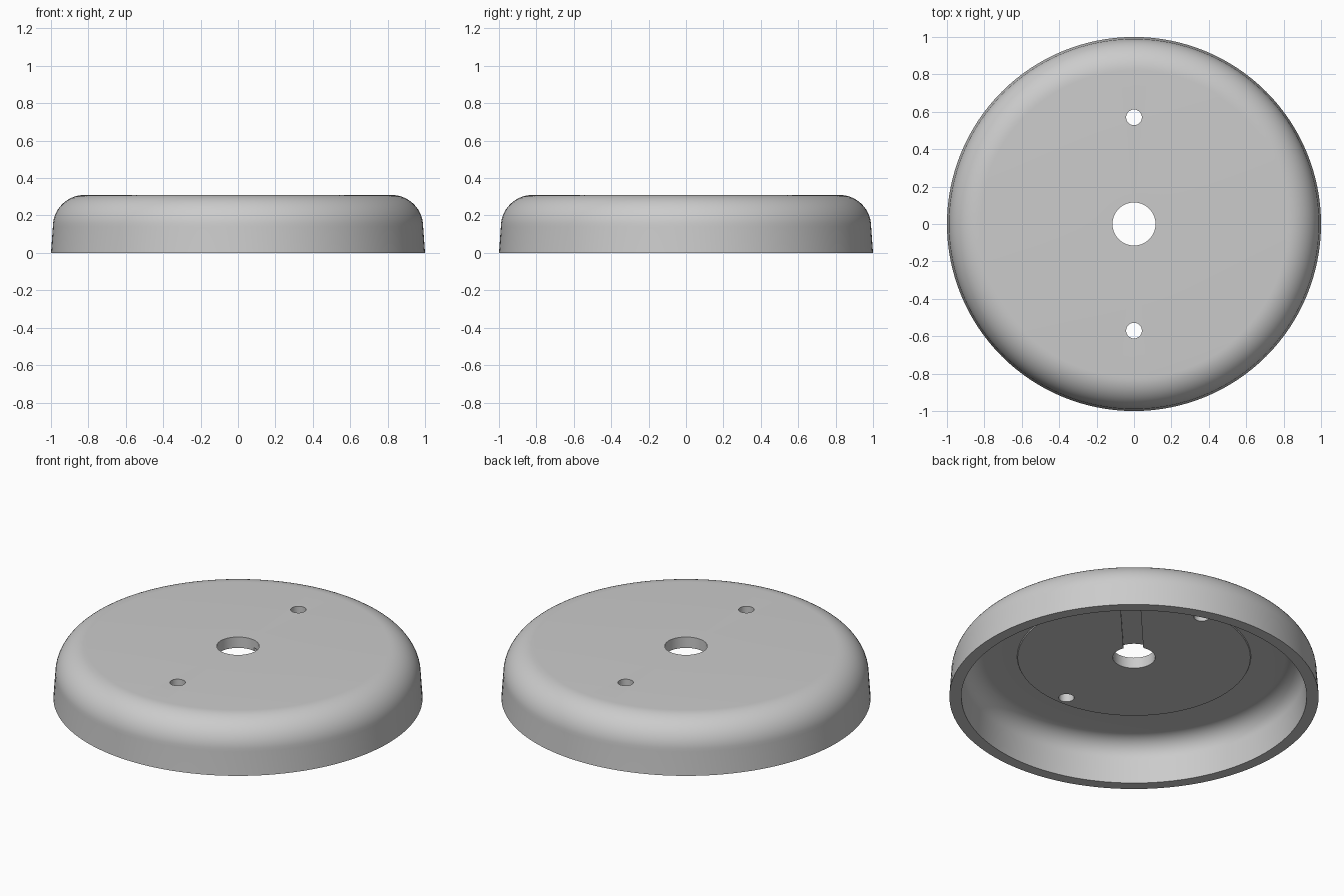
import bpy, bmesh
from math import sin, cos, pi, radians
from mathutils import Matrix, Vector

if "Cube" in bpy.data.objects:
    bpy.data.objects.remove(bpy.data.objects["Cube"], do_unlink=True)

SEGMENTS = 128
HEIGHT = 0.31
CEILING = 0.245
SCREW_Y = 0.57

grey = bpy.data.materials.new("light grey")
grey.use_nodes = True
grey.diffuse_color = (0.6, 0.6, 0.6, 1)
grey.node_tree.nodes["Principled BSDF"].inputs["Base Color"].default_value = (0.6, 0.6, 0.6, 1)


def make_object(name, bm):
    bmesh.ops.recalc_face_normals(bm, faces=bm.faces[:])
    mesh = bpy.data.meshes.new(name)
    bm.to_mesh(mesh)
    bm.free()
    mesh.materials.append(grey)
    obj = bpy.data.objects.new(name, mesh)
    bpy.context.collection.objects.link(obj)
    return obj


def fillet(r, z, radius, start, end, steps=14):
    angles = [start + (end - start) * i / steps for i in range(steps + 1)]
    return [(r + radius * cos(a), z + radius * sin(a)) for a in angles]


def lathe(name, profile):
    bm = bmesh.new()
    verts = [bm.verts.new((r, 0, z)) for r, z in profile]
    edges = [bm.edges.new((a, b)) for a, b in zip(verts, verts[1:] + verts[:1])]
    bmesh.ops.spin(bm, geom=verts + edges, cent=(0, 0, 0), axis=(0, 0, 1),
                   angle=2 * pi, steps=SEGMENTS, use_duplicate=False)
    bmesh.ops.remove_doubles(bm, verts=bm.verts[:], dist=1e-5)
    return make_object(name, bm)


def cut(target, cutter):
    cutter.hide_render = True
    mod = target.modifiers.new(cutter.name, 'BOOLEAN')
    mod.operation = 'DIFFERENCE'
    mod.solver = 'EXACT'
    mod.object = cutter
    bpy.context.view_layer.objects.active = target
    bpy.ops.object.modifier_apply(modifier=mod.name)
    bpy.data.objects.remove(cutter, do_unlink=True)


# Hollow round cover: drafted wall, rounded shoulder, thin raised pad underneath
outer = [(1.0, 0)] + fillet(0.82, HEIGHT - 0.17, 0.17, 0, pi / 2)
inner = fillet(0.815, 0.141, 0.11, pi / 2, 0) + [(0.935, 0)]
pad = [(0.115, HEIGHT), (0.115, CEILING), (0.63, CEILING), (0.633, 0.251)]
cover = lathe("round_cover", outer + pad + inner)

# Two screw holes
for side in (-1, 1):
    bm = bmesh.new()
    bmesh.ops.create_cone(bm, cap_ends=True, segments=48, radius1=0.042, radius2=0.042,
                          depth=1, matrix=Matrix.Translation((0, side * SCREW_Y, 0.3)))
    cut(cover, make_object("screw_hole_cutter", bm))

# Shallow cable groove under the pad, from the centre hole outwards
bm = bmesh.new()
bmesh.ops.create_cube(bm, size=1)
bmesh.ops.scale(bm, vec=(0.6, 0.108, 0.08), verts=bm.verts[:])
bmesh.ops.translate(bm, vec=(0.34, 0, CEILING - 0.02), verts=bm.verts[:])
bmesh.ops.rotate(bm, cent=Vector(), matrix=Matrix.Rotation(radians(48), 3, 'Z'), verts=bm.verts[:])
cut(cover, make_object("groove_cutter", bm))

# Smooth shading with sharp edges kept
bpy.ops.object.select_all(action='DESELECT')
cover.select_set(True)
bpy.context.view_layer.objects.active = cover
bpy.ops.object.shade_smooth_by_angle(angle=radians(30))
